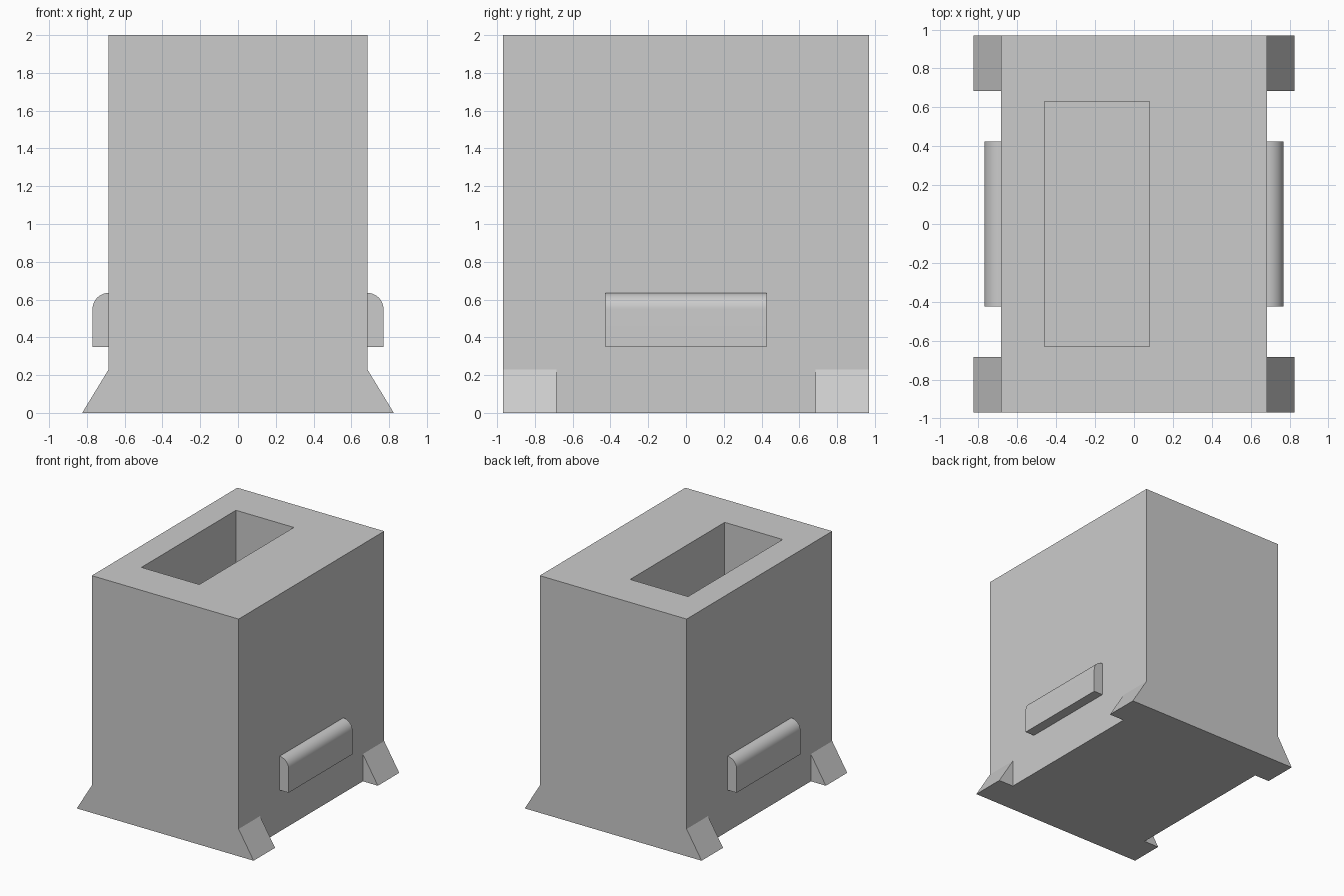
import bpy, bmesh, math

cube = bpy.data.objects.get("Cube")
if cube:
    bpy.data.objects.remove(cube, do_unlink=True)

grey = bpy.data.materials.new("light_grey")
grey.use_nodes = True
grey.diffuse_color = (0.6, 0.6, 0.6, 1)
grey.node_tree.nodes["Principled BSDF"].inputs["Base Color"].default_value = (0.6, 0.6, 0.6, 1)

HALF_X, HALF_Y, HEIGHT = 0.685, 0.97, 2.0


def finish(name, bm):
    bmesh.ops.recalc_face_normals(bm, faces=bm.faces)
    mesh = bpy.data.meshes.new(name)
    bm.to_mesh(mesh)
    bm.free()
    mesh.materials.append(grey)
    obj = bpy.data.objects.new(name, mesh)
    bpy.context.collection.objects.link(obj)
    return obj


def extrude_profile(name, profile, y0, y1):
    """Extrude an x-z outline along y."""
    bm = bmesh.new()
    face = bm.faces.new([bm.verts.new((x, y0, z)) for x, z in profile])
    geom = bmesh.ops.extrude_face_region(bm, geom=[face])["geom"]
    verts = [g for g in geom if isinstance(g, bmesh.types.BMVert)]
    bmesh.ops.translate(bm, verts=verts, vec=(0, y1 - y0, 0))
    return finish(name, bm)


# Body: a block with an off-centre rectangular pocket sunk from the top
bm = bmesh.new()
bmesh.ops.create_cube(bm, size=1)
for v in bm.verts:
    v.co = (v.co.x * 2 * HALF_X, v.co.y * 2 * HALF_Y, (v.co.z + 0.5) * HEIGHT)
top = max(bm.faces, key=lambda f: f.calc_center_median().z)
bmesh.ops.inset_region(bm, faces=[top], thickness=0.2)
for v in top.verts:
    v.co.x = 0.08 if v.co.x > 0 else -0.46
    v.co.y = math.copysign(0.63, v.co.y)
floor = bmesh.ops.extrude_discrete_faces(bm, faces=[top])["faces"][0]
bmesh.ops.translate(bm, verts=floor.verts, vec=(0, 0, -1.75))
finish("body", bm)

for side, sx in (("left", 1), ("right", -1)):
    # Wedge feet at the corners
    wedge = [(sx * HALF_X, 0), (sx * 0.825, 0), (sx * HALF_X, 0.23)]
    extrude_profile("front_foot_" + side, wedge, -HALF_Y, -0.685)
    extrude_profile("back_foot_" + side, wedge, 0.685, HALF_Y)

    # Side grip with a rounded upper outer edge
    radius = 0.085
    grip = [(HALF_X, 0.35), (HALF_X + radius, 0.35)]
    for i in range(13):
        a = i / 12 * math.pi / 2
        grip.append((HALF_X + radius * math.cos(a), 0.55 + radius * math.sin(a)))
    obj = extrude_profile("grip_" + side, [(sx * x, z) for x, z in grip], -0.425, 0.425)
    bpy.ops.object.select_all(action="DESELECT")
    obj.select_set(True)
    bpy.context.view_layer.objects.active = obj
    bpy.ops.object.shade_smooth_by_angle(angle=math.radians(30))
